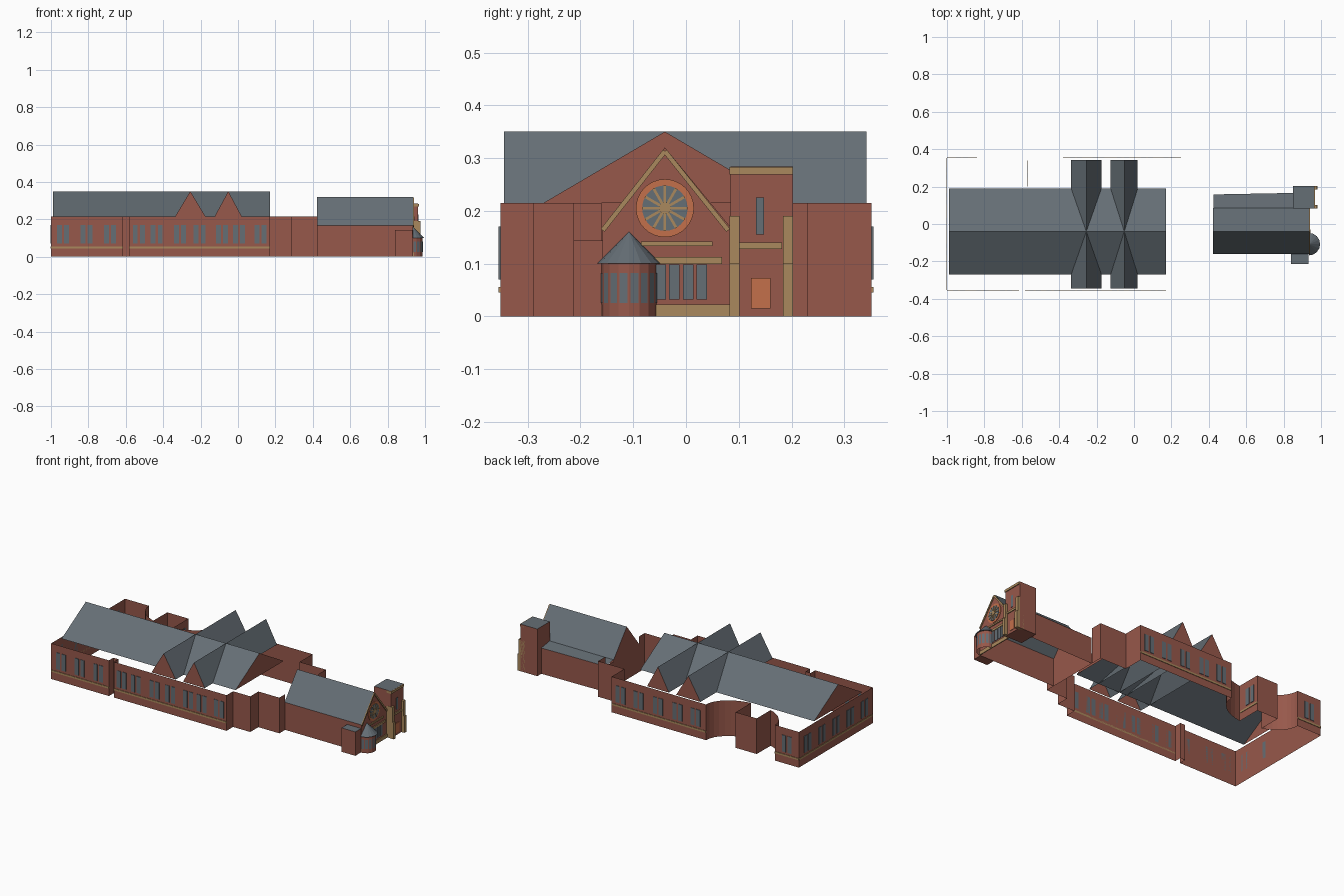
import bpy, bmesh, math
from mathutils import Vector

if "Cube" in bpy.data.objects:
    bpy.data.objects.remove(bpy.data.objects["Cube"])


def material(name, rgb):
    m = bpy.data.materials.new(name)
    m.use_nodes = True
    m.diffuse_color = (*rgb, 1)
    m.node_tree.nodes["Principled BSDF"].inputs["Base Color"].default_value = (*rgb, 1)
    return m


BRICK = material("red brick", (0.31, 0.098, 0.07))
SLATE = material("blue grey slate", (0.13, 0.156, 0.178))
STONE = material("sandstone", (0.40, 0.25, 0.11))
ORANGE = material("orange terracotta", (0.55, 0.16, 0.07))


def build(name, verts, faces, mats, rule=None):
    mesh = bpy.data.meshes.new(name)
    mesh.from_pydata([Vector(v) for v in verts], [], faces)
    for m in mats:
        mesh.materials.append(m)
    if rule:
        for p in mesh.polygons:
            p.material_index = rule(p)
    mesh.update()
    ob = bpy.data.objects.new(name, mesh)
    bpy.context.collection.objects.link(ob)
    return ob


def wall(name, path, height, mat=BRICK):
    """Upright sheet along a plan path."""
    n = len(path)
    verts = [(x, y, z) for z in (0, height) for x, y in path]
    return build(name, verts, [(i, i + 1, n + i + 1, n + i) for i in range(n - 1)], [mat])


def boxes(name, spans, mats, rule=None):
    """One object made of boxes, each (x0, x1, y0, y1, z0, z1)."""
    verts, faces = [], []
    for x0, x1, y0, y1, z0, z1 in spans:
        b = len(verts)
        verts += [(x, y, z) for z in (z0, z1) for x, y in ((x0, y0), (x1, y0), (x1, y1), (x0, y1))]
        faces += [(b + 3, b + 2, b + 1, b), (b + 4, b + 5, b + 6, b + 7)]
        faces += [(b + i, b + (i + 1) % 4, b + 4 + (i + 1) % 4, b + 4 + i) for i in range(4)]
    return build(name, verts, faces, mats, rule)


def gable_roof(name, start, end, eave1, ridge, eave2, z0, z1, along_x=True):
    """Two slate slopes closed by brick gable triangles."""
    verts = []
    for a in (start, end):
        for b, z in ((eave1, z0), (ridge, z1), (eave2, z0)):
            verts.append((a, b, z) if along_x else (-b, a, z))
    faces = [(0, 3, 4, 1), (1, 4, 5, 2), (0, 1, 2), (3, 5, 4)]
    return build(name, verts, faces, [SLATE, BRICK], lambda p: int(len(p.vertices) == 3))


def bars(name, x, depth, lines, width, mat):
    """Thin straight plates on a wall facing +x, between (y, z) points."""
    verts, faces = [], []
    for p, q in lines:
        p, q = Vector(p), Vector(q)
        d = (q - p).normalized() * width / 2
        side = Vector((-d.y, d.x))
        b = len(verts)
        verts += [(xx, c.x, c.y) for xx in (x, x + depth) for c in (p - side, q - side, q + side, p + side)]
        faces += [(b + 4, b + 5, b + 6, b + 7)]
        faces += [(b + i, b + (i + 1) % 4, b + 4 + (i + 1) % 4, b + 4 + i) for i in range(4)]
    return build(name, verts, faces, [mat])


def disc(name, x, depth, y, z, r, mat, n=32):
    ring = [(math.cos(2 * math.pi * i / n) * r + y, math.sin(2 * math.pi * i / n) * r + z) for i in range(n)]
    verts = [(xx, a, b) for xx in (x, x + depth) for a, b in ring]
    faces = [tuple(range(n, 2 * n))] + [(i, (i + 1) % n, n + (i + 1) % n, n + i) for i in range(n)]
    return build(name, verts, faces, [mat])


# Perimeter wall with notch, stepped corners and a curved court holding a porch
W = 0.352
H = 0.215


def court(deg0, deg1):
    return [(-0.61 + 0.23 * math.cos(math.radians(deg0 + (deg1 - deg0) * i / 8)),
             W - 0.16 * math.sin(math.radians(deg0 + (deg1 - deg0) * i / 8))) for i in range(9)]


path = [(0.425, 0.16), (0.425, 0.23), (0.25, 0.23), (0.25, W)]
path += court(0, 80) + [(-0.57, 0.34), (-0.71, 0.34)] + court(116, 180)
path += [(-1, W), (-1, -W), (-0.615, -W), (-0.615, -0.31), (-0.582, -0.31), (-0.582, -W),
         (0.17, -W), (0.17, -0.29), (0.285, -0.29), (0.285, -0.213), (0.425, -0.213), (0.425, -0.16)]
wall("perimeter_wall", path, H)

# Paired windows and stone string course on the perimeter
T = 0.003
Z = (0.07, 0.17)


def pairs(centres):
    return [(c + s - 0.013, c + s + 0.013) for c in centres for s in (-0.019, 0.019)]


front = pairs([-0.935, -0.81, -0.685, -0.53, -0.435, -0.31, -0.205, -0.085, 0.005, 0.12])
back = pairs([-0.92, -0.31, -0.19, -0.06, 0.07, 0.19])
west = pairs([-0.27, -0.135, 0, 0.135, 0.27])
panes = [(a, b, -W - T, -W, *Z) for a, b in front]
panes += [(a, b, W, W + T, *Z) for a, b in back]
panes += [(-1 - T, -1, a, b, *Z) for a, b in west]
panes += [(-0.57, -0.57 + T, a, b, *Z) for a, b in pairs([0.28])]
boxes("hall_windows", panes, [SLATE])
S = (0.045, 0.056)
boxes("string_course", [(-1, -0.615, -W - T, -W, *S), (-0.582, 0.17, -W - T, -W, *S),
                        (-1, -0.84, W, W + T, *S), (-0.38, 0.25, W, W + T, *S),
                        (-1 - T, -1, -W, W, *S), (-0.57, -0.57 + T, 0.2, 0.34, *S)], [STONE])

# Hall roof and its two cross gables
gable_roof("hall_roof", -0.988, 0.172, -0.27, -0.04, 0.19, H, 0.35)
for side, x0, xm, x1 in (("left", -0.125, -0.052, 0.02), ("right", -0.336, -0.255, -0.174)):
    gable_roof(side + "_cross_roof", -0.345, 0.342, -x1, -xm, -x0, H, 0.35, along_x=False)

# Chapel nave, aisle and annex
E = 0.935
wall("nave_walls", [(0.425, 0.085), (0.425, -0.158), (E, -0.158), (E, 0.085)], 0.168)
gable_roof("nave_roof", 0.423, E, -0.16, -0.04, 0.086, 0.167, 0.32)
wall("aisle_walls", [(0.85, 0.165), (0.425, 0.157), (0.425, 0.085)], 0.156)
build("aisle_roof", [(0.425, 0.085, 0.168), (0.85, 0.085, 0.168), (0.85, 0.166, 0.156), (0.425, 0.158, 0.156)],
      [(0, 1, 2, 3)], [SLATE])


def top_is_slate(p):
    return int(p.normal.z > 0.5)


boxes("annex", [(0.84, 0.932, -0.213, -0.158, 0, 0.144)], [BRICK, SLATE], top_is_slate)

# Chapel front: stone bands, gable trim and windows
boxes("chapel_bands", [(E, E + 0.005, -0.085, 0.05, 0.133, 0.142), (E, E + 0.005, -0.06, 0.068, 0.099, 0.112),
                       (E, E + 0.005, -0.16, 0.082, 0, 0.022)], [STONE])
boxes("chapel_windows", [(E, E + T, c - 0.01, c + 0.01, 0.032, 0.098) for c in (-0.048, -0.022, 0.004, 0.03)], [SLATE])
bars("gable_trim", E, 0.005, [((-0.158, 0.163), (-0.04, 0.313)), ((-0.04, 0.313), (0.08, 0.163))], 0.009, STONE)

# Rose window
RY, RZ = -0.04, 0.205
disc("rose_ring", E, 0.003, RY, RZ, 0.055, ORANGE)
disc("rose_glass", E, 0.005, RY, RZ, 0.043, SLATE)
spokes = []
for k in range(12):
    a = math.radians(30 * k)
    spokes.append(((RY, RZ), (RY + 0.043 * math.cos(a), RZ + 0.043 * math.sin(a))))
bars("rose_spokes", E, 0.007, spokes, 0.005, STONE)
disc("rose_hub", E, 0.008, RY, RZ, 0.011, STONE, 16)

# Bell tower with buttresses
TX = 0.962
boxes("tower", [(0.85, TX, 0.084, 0.203, 0, 0.284)], [BRICK, SLATE], top_is_slate)
boxes("tower_bands", [(E, TX + 0.005, 0.082, 0.203, 0.269, 0.283), (TX, TX + 0.005, 0.1, 0.182, 0.128, 0.14)], [STONE])
boxes("tower_buttresses", [(E, TX + d, y, y + 0.019, z0, z1) for y in (0.082, 0.184)
                           for d, z0, z1 in ((0.02, 0, 0.1), (0.013, 0.1, 0.19))], [STONE])
boxes("tower_window", [(TX, TX + T, 0.133, 0.148, 0.155, 0.225)], [SLATE])
boxes("tower_door", [(TX, TX + T, 0.123, 0.16, 0.015, 0.073)], [ORANGE])

# Half-round turret with window strips and a conical cap
TY, N = -0.108, 8


def half_ring(r):
    return [(E + r * math.cos(math.pi * (i / N - 0.5)), TY + r * math.sin(math.pi * (i / N - 0.5))) for i in range(N + 1)]


wall("turret_wall", half_ring(0.052), 0.1)
glass = half_ring(0.0535)
verts, faces = [], []
for p, q in zip(glass, glass[1:]):
    p, q = Vector(p), Vector(q)
    a, b = p.lerp(q, 0.14), p.lerp(q, 0.86)
    n = len(verts)
    verts += [(a.x, a.y, 0.025), (b.x, b.y, 0.025), (b.x, b.y, 0.082), (a.x, a.y, 0.082)]
    faces.append((n, n + 1, n + 2, n + 3))
build("turret_windows", verts, faces, [SLATE])
cap = [(x, y, 0.1) for x, y in half_ring(0.06)] + [(E, TY, 0.16)]
build("turret_cap", cap, [(i, i + 1, N + 1) for i in range(N)] + [tuple(range(N, -1, -1))], [SLATE])
